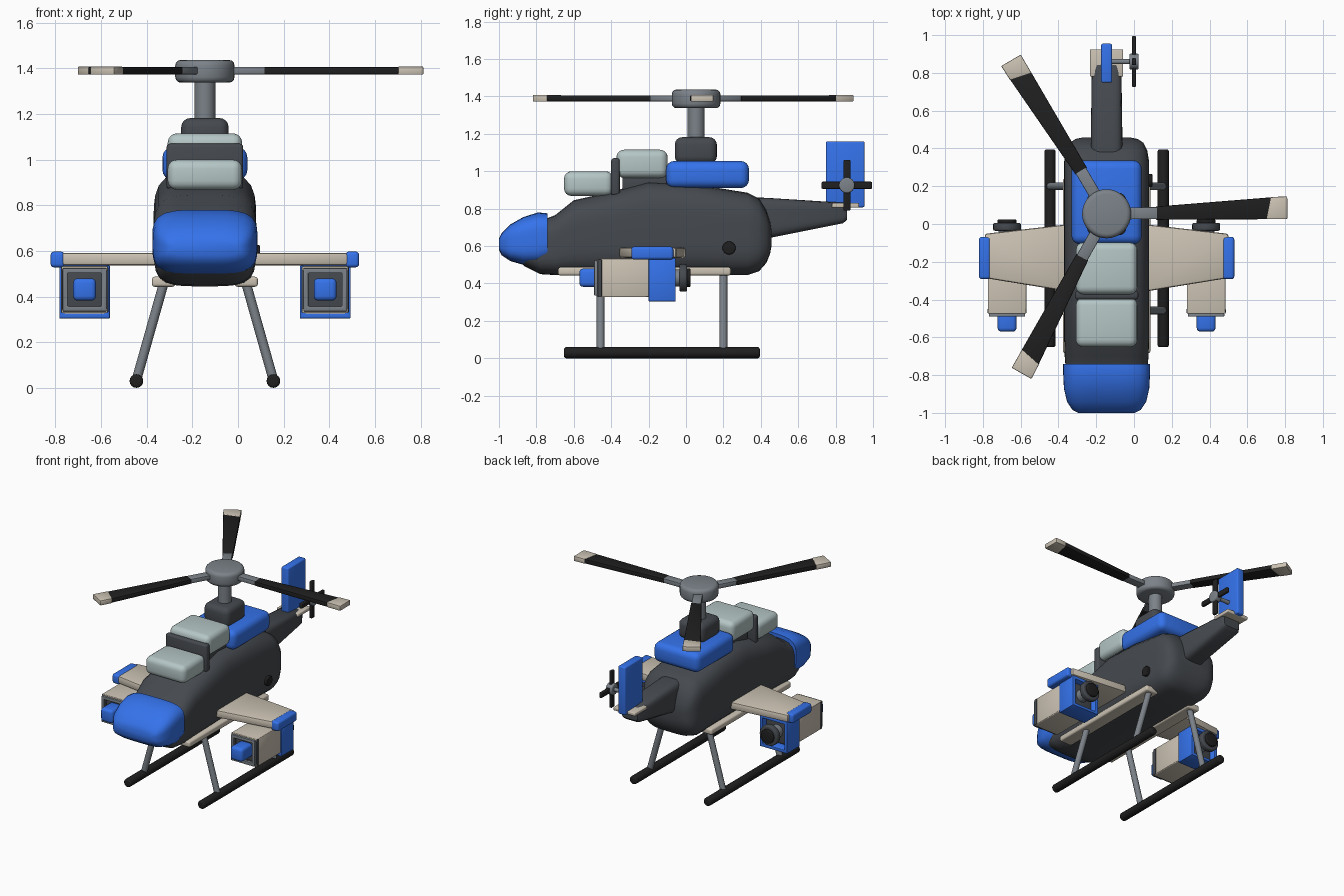
import bpy, bmesh, math
from mathutils import Vector, Matrix

if "Cube" in bpy.data.objects:
    bpy.data.objects.remove(bpy.data.objects["Cube"])

CX = -0.145  # centreline of the fuselage; all helper x values are relative to it


def colour(name, rgb):
    m = bpy.data.materials.new(name)
    m.diffuse_color = (*rgb, 1)
    m.use_nodes = True
    m.node_tree.nodes["Principled BSDF"].inputs["Base Color"].default_value = m.diffuse_color
    return m


DARK = colour("dark_grey", (0.06, 0.067, 0.077))
BLUE = colour("blue", (0.035, 0.17, 0.83))
BEIGE = colour("beige", (0.60, 0.54, 0.45))
GLASS = colour("glass", (0.46, 0.56, 0.56))
BLACK = colour("black", (0.014, 0.014, 0.014))
STEEL = colour("steel", (0.2, 0.225, 0.25))


def finish(name, bm, mat, bevel=0, seg=3, edge_angle=0.9):
    if bevel:
        edges = [e for e in bm.edges if e.calc_face_angle(0) > edge_angle]
        bmesh.ops.bevel(bm, geom=edges, offset=bevel, segments=seg, profile=0.5, affect='EDGES')
    bmesh.ops.translate(bm, verts=bm.verts, vec=(CX, 0, 0))
    bmesh.ops.recalc_face_normals(bm, faces=bm.faces)
    me = bpy.data.meshes.new(name)
    bm.to_mesh(me)
    bm.free()
    me.materials.append(mat)
    ob = bpy.data.objects.new(name, me)
    bpy.context.collection.objects.link(ob)
    return ob


def box(name, x, y, z, mat, bevel=0.006, seg=3):
    bm = bmesh.new()
    bmesh.ops.create_cube(bm, size=1)
    for v in bm.verts:
        v.co = [(a + b) / 2 + c * abs(b - a) for (a, b), c in zip((x, y, z), v.co)]
    return finish(name, bm, mat, bevel, seg)


def cyl(name, p0, p1, r, mat, bevel=0, n=24):
    p0, p1 = Vector(p0), Vector(p1)
    d = p1 - p0
    bm = bmesh.new()
    rot = Vector((0, 0, 1)).rotation_difference(d).to_matrix().to_4x4()
    bmesh.ops.create_cone(bm, cap_ends=True, segments=n, radius1=r, radius2=r, depth=d.length,
                          matrix=Matrix.Translation((p0 + p1) / 2) @ rot)
    return finish(name, bm, mat, bevel)


def prism(name, outline, z0, z1, mat, bevel=0.006, turn=0, pivot=(0, 0)):
    """Flat plan outline extruded in z, optionally turned about a vertical axis."""
    bm = bmesh.new()
    f = bm.faces.new([bm.verts.new((x, y, z0)) for x, y in outline])
    ext = bmesh.ops.extrude_face_region(bm, geom=[f])["geom"]
    bmesh.ops.translate(bm, verts=[v for v in ext if isinstance(v, bmesh.types.BMVert)], vec=(0, 0, z1 - z0))
    bmesh.ops.rotate(bm, verts=bm.verts, cent=(0, 0, 0), matrix=Matrix.Rotation(turn, 3, 'Z'))
    bmesh.ops.translate(bm, verts=bm.verts, vec=(*pivot, 0))
    bmesh.ops.recalc_face_normals(bm, faces=bm.faces)
    return finish(name, bm, mat, bevel, 2)


def loft(name, stations, mat, power=4.0, n=40):
    """Skin rounded-rectangle sections given as (y, z_bottom, z_top, half_width)."""
    bm = bmesh.new()
    rings = []
    for y, zb, zt, hw in stations:
        ring = []
        for i in range(n):
            a = 2 * math.pi * (i + 0.5) / n
            c, s = math.cos(a), math.sin(a)
            k = (abs(c) ** power + abs(s) ** power) ** (-1 / power)
            ring.append(bm.verts.new((hw * c * k, y, (zb + zt) / 2 + (zt - zb) / 2 * s * k)))
        rings.append(ring)
    for a, b in zip(rings, rings[1:]):
        for i in range(n):
            bm.faces.new((a[i], a[(i + 1) % n], b[(i + 1) % n], b[i]))
    bm.faces.new(rings[0])
    bm.faces.new(rings[-1])
    return finish(name, bm, mat)


def frame(name, cx, cz, hx, hz, y, t, mat):
    """Hollow square tube along y."""
    bm = bmesh.new()
    loops = []
    for yy in y:
        for ins in (0, t):
            loops.append([bm.verts.new((cx + sx * (hx - ins), yy, cz + sz * (hz - ins)))
                          for sx, sz in ((-1, -1), (1, -1), (1, 1), (-1, 1))])
    o0, i0, o1, i1 = loops
    for a, b in ((o0, o1), (o1, i1), (i1, i0), (i0, o0)):
        for k in range(4):
            bm.faces.new((a[k], a[(k + 1) % 4], b[(k + 1) % 4], b[k]))
    bmesh.ops.recalc_face_normals(bm, faces=bm.faces)
    return finish(name, bm, mat, 0.004, 2)


# Fuselage, nose and tail boom
loft("fuselage", [(-.91, .53, .68, .17), (-.86, .49, .71, .2), (-.78, .45, .735, .215), (-.7, .445, .765, .222),
                  (-.6, .445, .845, .225), (-.42, .445, .885, .225), (-.2, .445, .945, .225), (.05, .445, .93, .225),
                  (.33, .445, .885, .225), (.39, .465, .855, .215), (.43, .51, .79, .195),
                  (.45, .56, .73, .165), (.457, .6, .69, .13)], DARK)
loft("nose_cover", [(-1.0, .58, .64, .15), (-.985, .55, .67, .18), (-.94, .52, .715, .21), (-.87, .5, .755, .226),
                    (-.79, .495, .78, .23), (-.74, .52, .775, .23)], BLUE)
loft("tail_boom", [(.36, .635, .86, .085), (.43, .64, .858, .084), (.84, .722, .832, .078), (.86, .74, .82, .065)],
     DARK, 5)

# Canopy and upper housing
box("front_canopy", (-.163, .163), (-.652, -.39), (.868, 1.0), GLASS, .04, 4)
box("canopy_divider", (-.168, .168), (-.4, -.354), (.87, 1.07), DARK, .015)
box("rear_canopy", (-.163, .163), (-.372, -.098), (.965, 1.115), GLASS, .04, 4)
box("canopy_seat_base", (-.12, .12), (-.34, -.1), (.9, .98), DARK)
box("engine_cowl", (-.186, .186), (-.107, .337), (.91, 1.055), BLUE, .045, 4)
box("mast_base", (-.104, .104), (-.06, .165), (1.04, 1.182), DARK, .04, 4)
cyl("side_port", (.2, .23, .59), (.242, .23, .59), .035, BLACK, .005)

# Main rotor
HUB = (0, .054)
cyl("rotor_mast", (*HUB, 1.15), (*HUB, 1.36), .046, STEEL)
cyl("rotor_hub", (*HUB, 1.337), (*HUB, 1.437), .13, STEEL, .025, 32)
for i in range(3):
    t = math.radians(120 * i + .5)
    prism(f"blade_root_{i}", [(.08, -.03), (.27, -.03), (.27, .033), (.08, .033)], 1.374, 1.406, STEEL, .004, t, HUB)
    prism(f"blade_{i}", [(.26, -.034), (.85, -.036), (.875, .08), (.26, .036)], 1.374, 1.406, BLACK, .005, t, HUB)
    prism(f"blade_tip_{i}", [(.845, -.036), (.957, -.036), (.957, .084), (.87, .081)], 1.372, 1.408, BEIGE, .005, t, HUB)

# Tail fin and tail rotor
box("tail_plate", (-.088, .088), (.78, .925), (.805, .83), BEIGE)
box("tail_fin", (-.029, .029), (.748, .955), (.807, 1.16), BLUE, .01)
cyl("tail_rotor_shaft", (.02, .86, .925), (.125, .86, .925), .014, STEEL)
cyl("tail_rotor_hub", (.12, .86, .925), (.17, .86, .925), .042, STEEL, .008)
box("tail_blade_vertical", (.134, .156), (.841, .879), (.79, 1.06), BLACK)
box("tail_blade_level", (.134, .156), (.725, .995), (.906, .944), BLACK)

for side, s in (("left", -1), ("right", 1)):
    # Wing with tip cap
    pts = [(s * .19, -.36), (s * .645, -.286), (s * .645, -.052), (s * .19, .0)]
    prism(f"{side}_wing", pts, .537, .592, BEIGE, .012)
    box(f"{side}_wing_tip", (s * .615, s * .676), (-.292, -.068), (.528, .597), BLUE, .015)

    # Engine pod: housing, band, intake ring, probe and exhaust
    px, pz = s * .527, .43
    frame(f"{side}_pod_housing", px, pz, .102, .101, (-.452, -.18), .014, BEIGE)
    frame(f"{side}_pod_band", px, .42, .111, .116, (-.2, -.055), .022, BLUE)
    frame(f"{side}_pod_intake_ring", px, pz, .096, .095, (-.491, -.472), .022, STEEL)
    frame(f"{side}_pod_front_rim", px, pz, .104, .1, (-.473, -.45), .024, DARK)
    for k, z in (("upper", .522), ("lower", .338)):
        box(f"{side}_pod_{k}_rail", (px - .1, px + .1), (-.475, -.21), (z - .011, z + .011), BEIGE, .005)
    box(f"{side}_pod_core", (px - .09, px + .09), (-.45, -.1), (pz - .09, pz + .09), DARK)
    box(f"{side}_pod_probe", (px - .05, px + .05), (-.57, -.44), (.382, .48), BLUE, .02)
    cyl(f"{side}_exhaust_neck", (px, -.12, pz), (px, .0, pz), .045, STEEL)
    cyl(f"{side}_exhaust_ring", (px, -.036, pz), (px, .006, pz), .074, DARK, .01)
    cyl(f"{side}_exhaust_cap", (px, .0, pz), (px, .024, pz), .05, BLACK, .006)

    # Belly rail, landing legs and skid
    box(f"{side}_belly_rail", (s * .13, s * .232), (-.684, .24), (.443, .487), BEIGE, .012)
    for k, y in (("front", -.457), ("rear", .2)):
        cyl(f"{side}_{k}_leg", (s * .3, y, .035), (s * .18, y, .46), .021, STEEL, 0, 16)
    cyl(f"{side}_skid", (s * .3, -.652, .03), (s * .3, .395, .03), .03, BLACK, .012, 16)

# Smooth shading with crisp edges
for ob in bpy.context.scene.objects:
    ob.select_set(True)
    bpy.context.view_layer.objects.active = ob
bpy.ops.object.shade_smooth_by_angle(angle=math.radians(38))
